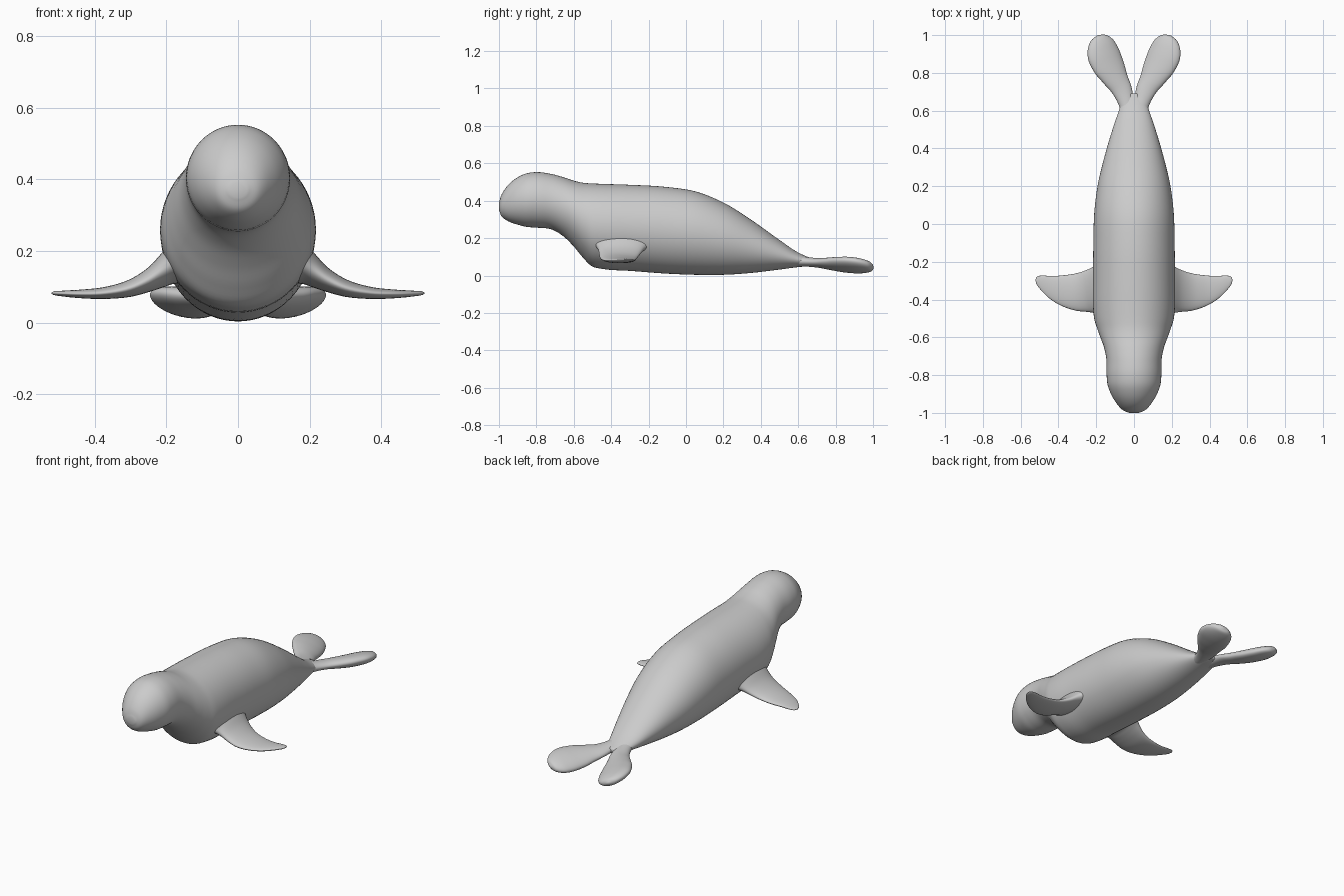
import bpy, bmesh
from math import sin, cos, pi, radians
from mathutils import Vector

cube = bpy.data.objects.get("Cube")
if cube:
    bpy.data.objects.remove(cube)

grey = bpy.data.materials.new("seal grey")
grey.use_nodes = True
colour = (0.6, 0.6, 0.6, 1)
grey.diffuse_color = colour
grey.node_tree.nodes["Principled BSDF"].inputs["Base Color"].default_value = colour


def smooth_rows(rows, steps=5):
    """Interpolate the station rows with a spline whose slopes respect uneven spacing."""
    rows = [Vector(r) for r in rows]
    gaps = [(b - a).length for a, b in zip(rows, rows[1:])]
    slopes = [(b - a) / g for a, b, g in zip(rows, rows[1:], gaps)]
    tangents = [slopes[0]]
    for i in range(1, len(rows) - 1):
        g, h = gaps[i - 1], gaps[i]
        tangents.append((slopes[i - 1] * h + slopes[i] * g) / (g + h))
    tangents.append(slopes[-1])
    out = []
    for i, g in enumerate(gaps):
        for s in range(steps):
            t = s / steps
            a, b = rows[i], rows[i + 1]
            out.append(a * (2*t**3 - 3*t*t + 1) + b * (3*t*t - 2*t**3)
                       + tangents[i] * g * (t**3 - 2*t*t + t)
                       + tangents[i + 1] * g * (t**3 - t*t))
    return out + [rows[-1]]


def loft(name, sections, sides=40, mirror=False):
    """Skin elliptical sections given as (centre, wide axis, thick axis)."""
    bm = bmesh.new()
    rings = []
    for centre, wide, thick in sections:
        rings.append([bm.verts.new(centre + wide * cos(2*pi*k/sides) + thick * sin(2*pi*k/sides))
                      for k in range(sides)])
    for a, b in zip(rings, rings[1:]):
        for k in range(sides):
            n = (k + 1) % sides
            bm.faces.new((a[k], a[n], b[n], b[k]))
    bm.faces.new(rings[0])
    bm.faces.new(rings[-1])
    if mirror:
        for v in bm.verts:
            v.co.x = -v.co.x
    bmesh.ops.recalc_face_normals(bm, faces=bm.faces)
    mesh = bpy.data.meshes.new(name)
    bm.to_mesh(mesh)
    bm.free()
    mesh.materials.append(grey)
    for p in mesh.polygons:
        p.use_smooth = True
    obj = bpy.data.objects.new(name, mesh)
    bpy.context.collection.objects.link(obj)
    return obj


# Body and head: y, underside z, top z, half width
body_rows = [
    (-1.0, .35, .39, .025), (-.985, .315, .435, .06), (-.95, .29, .485, .092),
    (-.9, .272, .525, .122), (-.85, .26, .547, .14), (-.8, .256, .553, .145),
    (-.72, .247, .543, .146), (-.66, .213, .527, .157), (-.6, .155, .507, .178),
    (-.55, .095, .496, .196), (-.5, .048, .492, .211), (-.45, .036, .49, .216),
    (-.3, .025, .485, .217), (-.1, .01, .473, .215), (.05, .004, .45, .211),
    (.2, .004, .39, .193), (.35, .014, .297, .158), (.5, .032, .19, .114),
    (.6, .045, .123, .08), (.65, .05, .1, .062), (.69, .058, .086, .03)]
body = []
for y, low, high, half in smooth_rows(body_rows):
    body.append((Vector((0, y, (low + high) / 2)), Vector((half, 0, 0)),
                 Vector((0, 0, (high - low) / 2))))
loft("body", body, 64)

# Front flippers: x, centre y, centre z, half chord, half thickness
front_rows = [
    (.12, -.34, .18, .17, .07), (.18, -.342, .17, .145, .062),
    (.21, -.347, .148, .125, .05), (.25, -.354, .12, .111, .035),
    (.3, -.36, .097, .1, .025), (.37, -.355, .083, .084, .017),
    (.44, -.338, .08, .062, .012), (.49, -.313, .081, .04, .008),
    (.515, -.3, .082, .02, .005), (.521, -.298, .082, .005, .002)]
front = []
for x, y, z, chord, thick in smooth_rows(front_rows):
    front.append((Vector((x, y, z)), Vector((0, chord, 0)), Vector((0, 0, thick))))

# Hind flippers: centre x, y, z, half width, half thickness, outward roll in degrees
hind_rows = [
    (.028, .58, .08, .04, .03, 0), (.04, .64, .074, .042, .026, .05),
    (.06, .7, .068, .052, .025, .12), (.1, .77, .062, .069, .03, .25),
    (.137, .84, .058, .087, .034, .32), (.164, .905, .055, .089, .034, .34),
    (.178, .955, .052, .073, .029, .34), (.187, .987, .05, .043, .02, .34),
    (.191, .999, .05, .008, .005, .34)]
across = Vector((cos(radians(-20)), sin(radians(-20)), 0))
up = Vector((0, 0, 1))
hind = []
for x, y, z, half, thick, roll in smooth_rows(hind_rows):
    hind.append((Vector((x, y, z)), (across * cos(roll) + up * sin(roll)) * half,
                 (up * cos(roll) - across * sin(roll)) * thick))

for side, flip in (("left", False), ("right", True)):
    loft(side + "_front_flipper", front, mirror=flip)
    loft(side + "_hind_flipper", hind, mirror=flip)
